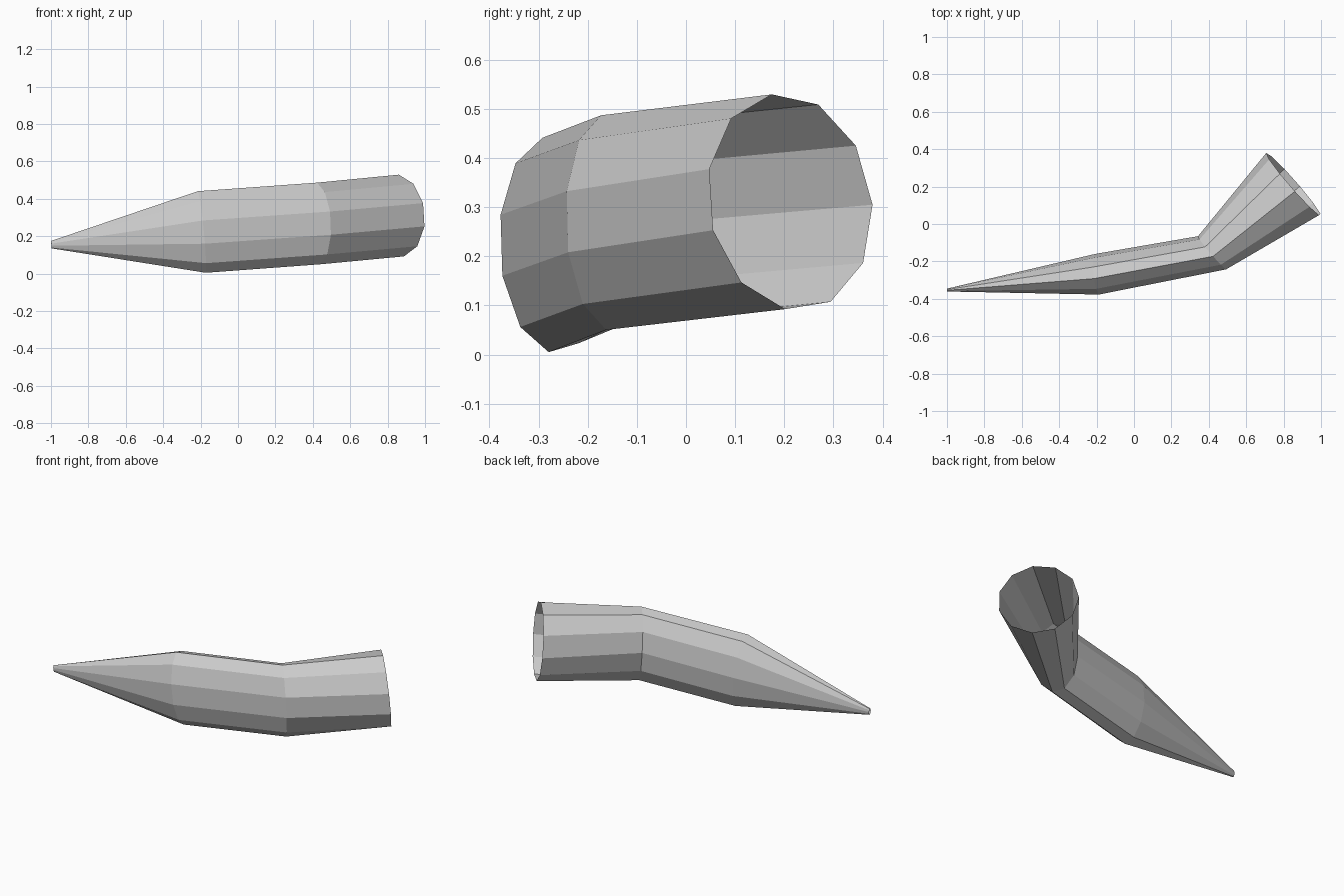
import bpy, bmesh
from math import cos, sin, radians, tau
from mathutils import Vector

if "Cube" in bpy.data.objects:
    bpy.data.objects.remove(bpy.data.objects["Cube"])

SIDES = 11
START = radians(101.5)

# Each ring: centre, width axis, height axis (tip to open mouth)
rings = [
    ((-0.998, -0.353, 0.155), (0, 0.008, -0.001), (-0.002, 0, 0.02)),
    ((-0.195, -0.27, 0.223), (-0.012, 0.11, -0.012), (-0.022, 0, 0.22)),
    ((0.42, -0.155, 0.268), (-0.077, 0.09, -0.015), (-0.013, 0, 0.22)),
    ((0.853, 0.212, 0.31), (-0.145, 0.168, -0.018), (-0.022, -0.004, 0.22)),
]


def add_ring(bm, centre, width, height):
    c, u, v = Vector(centre), Vector(width), Vector(height)
    angles = [START - tau * i / SIDES for i in range(SIDES)]
    return [bm.verts.new(c + u * cos(a) + v * sin(a)) for a in angles]


# Bent, tapering open tube
bm = bmesh.new()
loops = [add_ring(bm, *r) for r in rings]
for a, b in zip(loops, loops[1:]):
    for i in range(SIDES):
        j = (i + 1) % SIDES
        bm.faces.new((a[i], b[i], b[j], a[j]))
bmesh.ops.recalc_face_normals(bm, faces=bm.faces[:])

# Point the sides outward
bm.normal_update()
axis = Vector(rings[1][0])
face = max(bm.faces, key=lambda f: f.calc_center_median().z if f.calc_center_median().x < 0.3 else -1)
if face.normal.z < 0:
    bmesh.ops.reverse_faces(bm, faces=bm.faces[:])

mesh = bpy.data.meshes.new("curved_horn")
bm.to_mesh(mesh)
bm.free()
horn = bpy.data.objects.new("curved_horn", mesh)
bpy.context.collection.objects.link(horn)
